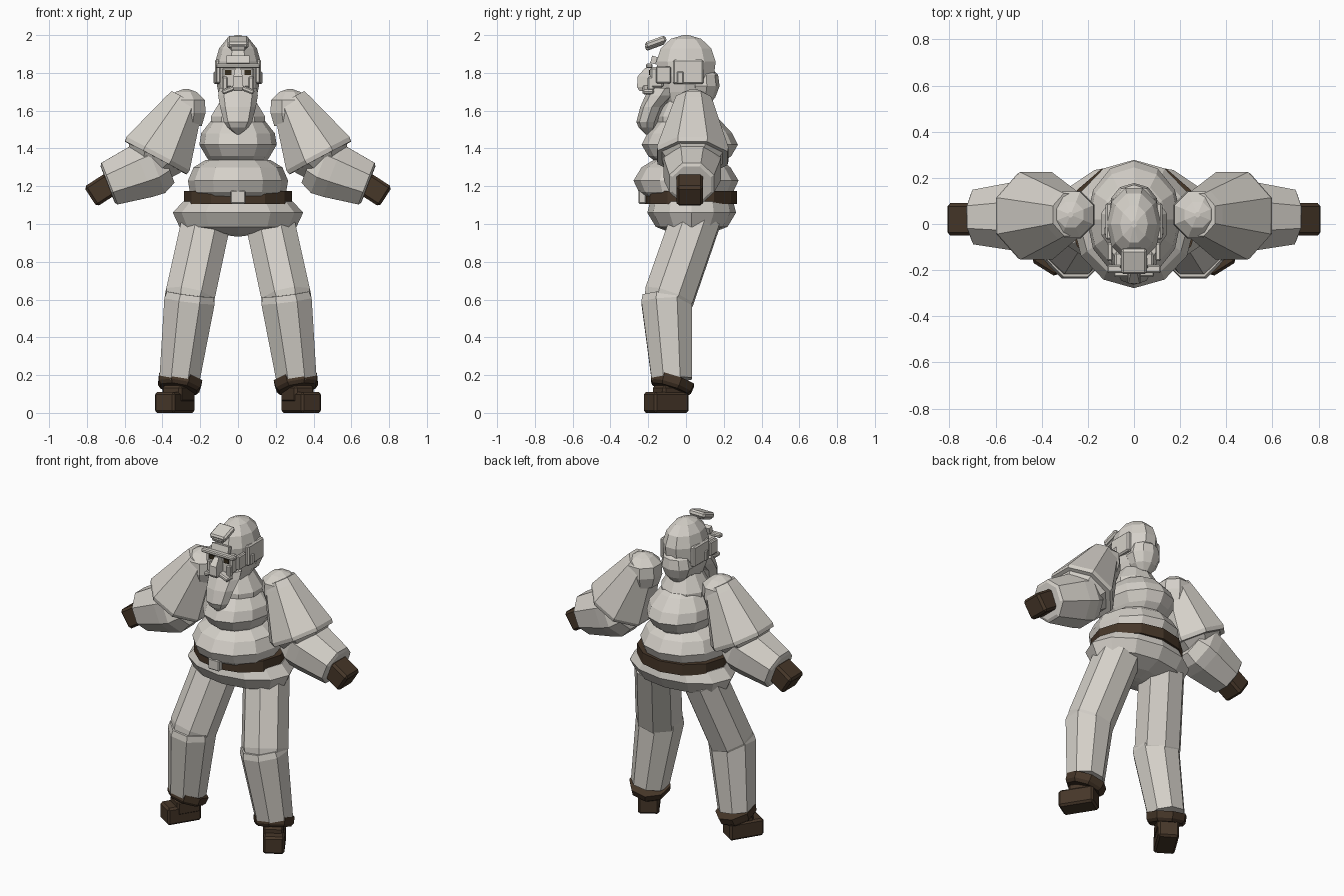
import bpy, bmesh, math
from mathutils import Vector, Matrix, Euler

if "Cube" in bpy.data.objects:
    bpy.data.objects.remove(bpy.data.objects["Cube"])


def material(name, rgb):
    m = bpy.data.materials.new(name)
    m.diffuse_color = (*rgb, 1)
    m.use_nodes = True
    m.node_tree.nodes["Principled BSDF"].inputs["Base Color"].default_value = m.diffuse_color
    return m


CLOTH = material("pale_grey", (0.66, 0.63, 0.58))
LEATHER = material("dark_brown", (0.062, 0.038, 0.022))
EYE = material("eye_brown", (0.035, 0.025, 0.012))


def finish(bm, name, mat, mirror=False):
    """Turn a bmesh into an object, with an optional mirrored twin."""
    for side in ((1, -1) if mirror else (1,)):
        if side < 0:
            for v in bm.verts:
                v.co.x *= -1
        bmesh.ops.recalc_face_normals(bm, faces=bm.faces)
        label = name if not mirror else ("left_" if side > 0 else "right_") + name
        me = bpy.data.meshes.new(label)
        bm.to_mesh(me)
        me.materials.append(mat)
        bpy.context.collection.objects.link(bpy.data.objects.new(label, me))
    bm.free()


def skin(bm, rings):
    """Join consecutive vertex rings and cap both ends."""
    n = len(rings[0])
    for a, b in zip(rings, rings[1:]):
        for i in range(n):
            j = (i + 1) % n
            bm.faces.new((a[i], a[j], b[j], b[i]))
    bm.faces.new(rings[0])
    bm.faces.new(rings[-1])


def stack(name, mat, rows, n=12, turn=0.0, mirror=False, x=0.0):
    """Horizontal oval rings; each row is (z, y centre, x radius, y radius)."""
    bm = bmesh.new()
    rings = []
    for z, cy, rx, ry in rows:
        rings.append([bm.verts.new((x + rx * math.sin(math.tau * (i + turn) / n),
                                    cy - ry * math.cos(math.tau * (i + turn) / n), z))
                      for i in range(n)])
    skin(bm, rings)
    finish(bm, name, mat, mirror)


def tube(name, mat, start, end, rows, n=8, turn=0.5, mirror=True):
    """Rings along a straight axis; each row is (fraction, radius)."""
    a, b = Vector(start), Vector(end)
    d = (b - a).normalized()
    u = Vector((0, 1, 0)).cross(d).normalized()
    v = d.cross(u)
    bm = bmesh.new()
    rings = []
    for t, r in rows:
        angles = [math.tau * (i + turn) / n for i in range(n)]
        rings.append([bm.verts.new(a.lerp(b, t) + r * (math.cos(k) * u + math.sin(k) * v))
                      for k in angles])
    skin(bm, rings)
    finish(bm, name, mat, mirror)


def box(name, mat, loc, size, rot=(0, 0, 0), bevel=0.0, mirror=False):
    bm = bmesh.new()
    bmesh.ops.create_cube(bm, size=1, matrix=Matrix.Diagonal((*size, 1)))
    if bevel:
        bmesh.ops.bevel(bm, geom=bm.edges[:], offset=bevel, segments=1,
                        affect='EDGES', profile=0.5)
    r = Euler([math.radians(k) for k in rot]).to_matrix().to_4x4()
    bm.transform(Matrix.Translation(loc) @ r)
    finish(bm, name, mat, mirror)


# Torso: puffed chest, belly, belt and skirt
stack("collar", CLOTH, [(1.54, 0.0, .15, .15), (1.57, 0.0, .15, .15), (1.68, 0.0, .08, .09)], 10)
stack("chest", CLOTH, [(1.33, .02, .15, .18), (1.36, .02, .17, .22), (1.42, .02, .205, .255),
                       (1.48, .02, .195, .225), (1.55, .02, .14, .16), (1.58, .01, .10, .12)])
stack("belly", CLOTH, [(1.13, .01, .23, .21), (1.17, 0, .255, .25), (1.23, 0, .265, .278),
                       (1.30, 0, .235, .235), (1.34, .01, .17, .18)])
stack("belt", LEATHER, [(1.105, .025, .285, .245), (1.175, .025, .285, .245)])
box("belt_buckle", CLOTH, (0, -.232, 1.142), (.08, .04, .07), bevel=.006)
stack("skirt", CLOTH, [(.935, .03, .02, .02), (.95, .03, .12, .10), (.985, .03, .31, .19),
                       (1.06, .03, .345, .235), (1.12, .03, .29, .22)], 12)

# Trousers: overlapping thigh and shin tubes
tube("thigh", CLOTH, (.165, .055, 1.03), (.265, -.105, .57),
     [(0, .14), (.9, .142), (1, .13)])
tube("shin", CLOTH, (.252, -.105, .63), (.31, -.075, .175),
     [(0, .135), (.08, .145), (1, .115)])

# Boots, toes turned outwards
tube("boot_cuff", LEATHER, (.315, -.085, .125), (.305, -.068, .18),
     [(0, .105), (.3, .12), (1, .125)])
box("boot_sole", LEATHER, (.335, -.105, .055), (.125, .215, .11), (0, 0, 32), .012, True)
box("boot_ankle", LEATHER, (.315, -.085, .10), (.12, .15, .09), (0, 0, 32), .012, True)

# Shoulder caps, sleeves and hands
tube("shoulder_cap", CLOTH, (.275, .04, 1.52), (.275, .04, 1.715),
     [(0, .09), (.35, .112), (.7, .108), (.92, .06), (1, .012)])
tube("upper_sleeve", CLOTH, (.27, .04, 1.66), (.435, .035, 1.35),
     [(0, .10), (.12, .115), (.93, .205), (1, .20)])
tube("elbow_puff", CLOTH, (.41, .035, 1.40), (.46, .035, 1.30),
     [(0, .18), (.3, .19), (1, .13)])
tube("lower_sleeve", CLOTH, (.38, .035, 1.33), (.69, .03, 1.21),
     [(0, .13), (.2, .165), (.4, .16), (.97, .128), (1, .11)])
box("hand", LEATHER, (.725, .02, 1.18), (.135, .14, .125), (0, 33, 0), .014, True)

# Head with a rounded hood and a bulge at the nape
stack("head", CLOTH, [(1.62, -.02, .08, .08), (1.70, -.01, .105, .13), (1.78, 0, .12, .155),
                      (1.86, 0, .12, .165), (1.93, 0, .10, .14), (1.98, 0, .06, .085),
                      (2.0, 0, .012, .015)], 10, .5)
stack("nape_bulge", CLOTH, [(1.63, .08, .04, .04), (1.67, .08, .08, .075), (1.73, .08, .105, .098),
                            (1.79, .08, .09, .09), (1.83, .08, .05, .05)], 10)
box("ear_pad", CLOTH, (.108, .012, 1.805), (.03, .16, .13), bevel=.008, mirror=True)
box("ear_knob", CLOTH, (.12, -.03, 1.775), (.018, .035, .065), bevel=.005, mirror=True)
box("temple_strap", CLOTH, (.105, -.12, 1.79), (.025, .08, .09), bevel=.006, mirror=True)

# Tilted plate above the forehead
box("forehead_plate", CLOTH, (0, -.16, 1.963), (.112, .115, .036), (20, 0, 0), .01)
box("plate_ridge", CLOTH, (0, -.165, 1.948), (.08, .105, .03), (20, 0, 0), .006)

# Face
box("brow", CLOTH, (0, -.195, 1.837), (.235, .035, .024), bevel=.006)
box("brow_rest", CLOTH, (0, -.17, 1.868), (.12, .03, .04), (-15, 0, 0))
box("face", CLOTH, (0, -.155, 1.775), (.17, .07, .11), bevel=.01)
box("eye", EYE, (.052, -.193, 1.803), (.034, .008, .026), mirror=True)
stack("nose", CLOTH, [(1.705, -.215, .03, .045), (1.725, -.222, .04, .052), (1.78, -.22, .034, .052),
                      (1.825, -.20, .022, .025)], 4, .5)
box("moustache", CLOTH, (.045, -.20, 1.712), (.085, .06, .026), (0, 22, 0), .007, True)
box("cheek", CLOTH, (.07, -.185, 1.745), (.028, .035, .07), (0, 0, 0), .006, True)
stack("beard", CLOTH, [(1.475, -.195, .01, .02), (1.51, -.205, .055, .045), (1.54, -.207, .075, .056),
                       (1.62, -.18, .095, .062), (1.68, -.135, .105, .08), (1.72, -.11, .10, .08)], 8)
